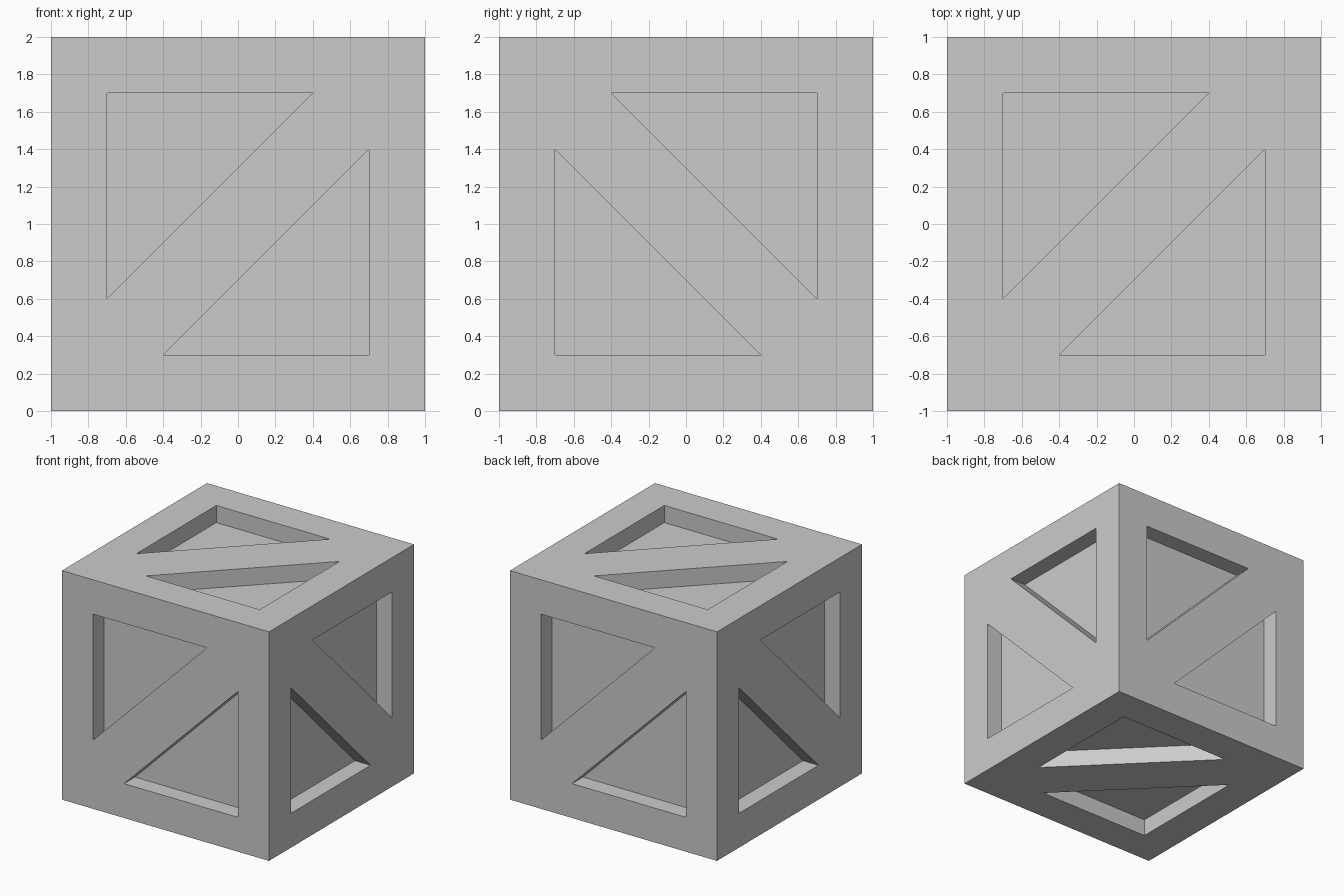
import bpy
import bmesh
from mathutils import Vector

if "Cube" in bpy.data.objects:
    bpy.data.objects.remove(bpy.data.objects["Cube"])

DEPTH = 0.15                                    # recess depth of the panels
POCKET = [(-0.7, -0.4), (-0.7, 0.7), (0.4, 0.7)]  # triangle beside the diagonal brace

X, Y, Z = Vector((1, 0, 0)), Vector((0, 1, 0)), Vector((0, 0, 1))
# In-plane axes of each crate side; the brace runs along u + v, outward is u x v
SIDES = [(X, Z), (-X, Z), (Z, -Y), (Z, Y), (X, Y), (X, -Y)]

bm = bmesh.new()


def add_side(u, v):
    n = u.cross(v)

    def face(points):
        bm.faces.new([bm.verts.new(u * a + v * b + n * c + Z) for a, b, c in points])

    # Frame and pocket on one half, then the same turned half a revolution
    for s in (1, -1):
        top = [(s * a, s * b, 1) for a, b in POCKET]
        low = [(a, b, 1 - DEPTH) for a, b, _ in top]
        start, corner, end = (-s, -s, 1), (-s, s, 1), (s, s, 1)
        face([start, top[0], top[1], corner])
        face([corner, top[1], top[2], end])
        face(low[::-1])
        for i in range(3):
            j = (i + 1) % 3
            face([top[i], low[i], low[j], top[j]])

    # Diagonal brace
    p0, p2 = POCKET[0], POCKET[2]
    outline = [(-1, -1), (-p2[0], -p2[1]), (-p0[0], -p0[1]), (1, 1), p2, p0]
    face([(a, b, 1) for a, b in outline])


for u, v in SIDES:
    add_side(u, v)

# Weld the sides into one closed crate
bmesh.ops.remove_doubles(bm, verts=bm.verts, dist=1e-4)
bmesh.ops.recalc_face_normals(bm, faces=bm.faces)

mesh = bpy.data.meshes.new("crate")
bm.to_mesh(mesh)
bm.free()
bpy.context.collection.objects.link(bpy.data.objects.new("crate", mesh))
